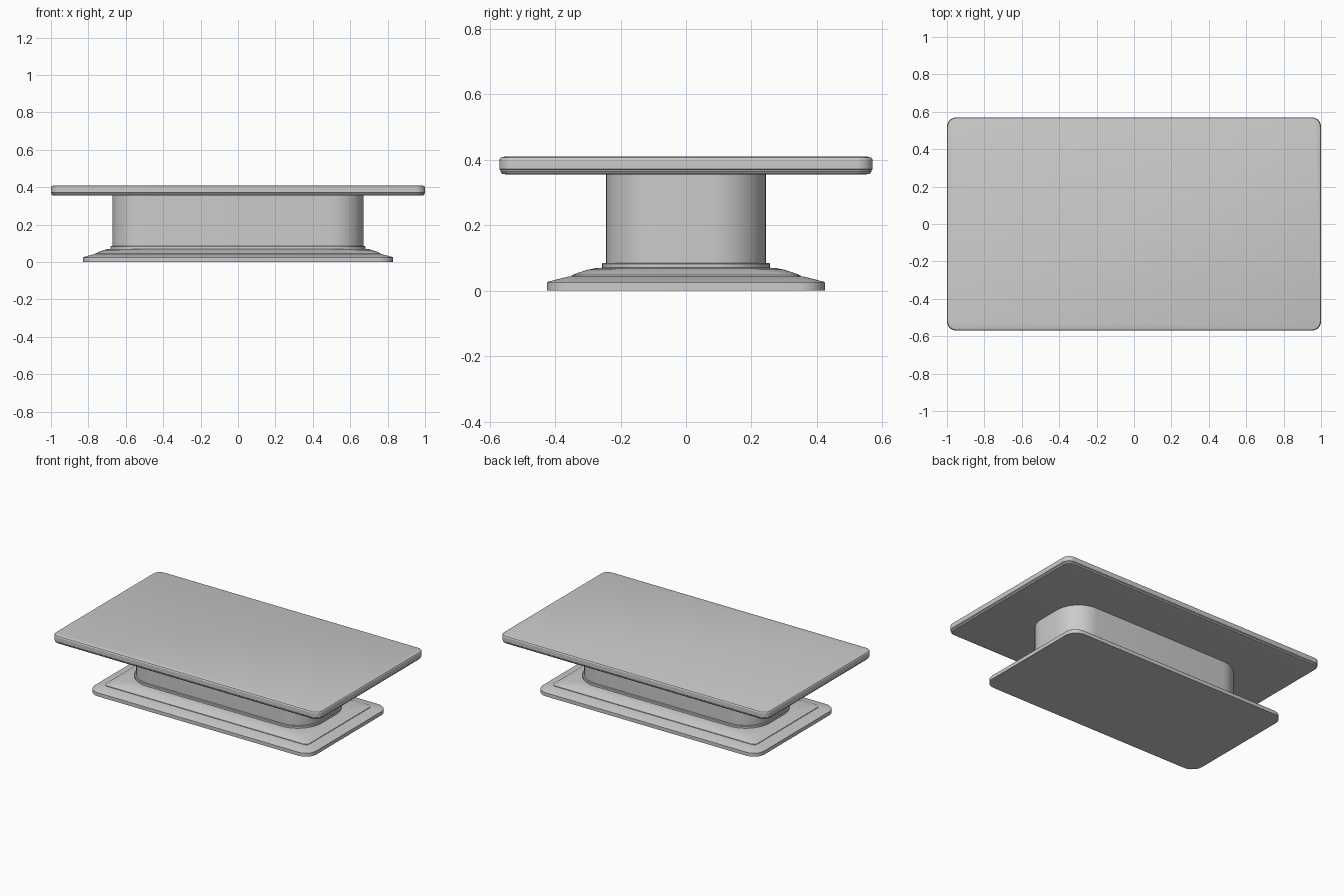
import bpy, bmesh, math

if "Cube" in bpy.data.objects:
    bpy.data.objects.remove(bpy.data.objects["Cube"])

SEG = 10  # segments per rounded corner


def rounded_rect(hx, hy, r):
    """Outline of a rounded rectangle, same point count for any radius."""
    pts = []
    for k, (sx, sy) in enumerate([(1, 1), (-1, 1), (-1, -1), (1, -1)]):
        for i in range(SEG + 1):
            a = math.pi / 2 * (k + i / SEG)
            pts.append((sx * (hx - r) + r * math.cos(a),
                        sy * (hy - r) + r * math.sin(a)))
    return pts


def loft(name, sections):
    """Closed solid through (half x, half y, corner radius, z) sections."""
    bm = bmesh.new()
    rings = [[bm.verts.new((x, y, z)) for x, y in rounded_rect(hx, hy, r)]
             for hx, hy, r, z in sections]
    n = len(rings[0])
    for a, b in zip(rings, rings[1:]):
        for i in range(n):
            j = (i + 1) % n
            bm.faces.new((a[i], a[j], b[j], b[i]))
    bm.faces.new(rings[0][::-1])
    bm.faces.new(rings[-1])
    bmesh.ops.recalc_face_normals(bm, faces=bm.faces)
    mesh = bpy.data.meshes.new(name)
    bm.to_mesh(mesh)
    bm.free()
    ob = bpy.data.objects.new(name, mesh)
    bpy.context.collection.objects.link(ob)
    bpy.context.view_layer.objects.active = ob
    ob.select_set(True)
    bpy.ops.object.shade_smooth_by_angle(angle=math.radians(25))
    ob.select_set(False)
    return ob


# Table top with eased edges and a small step underneath
loft("table_top", [
    (0.980, 0.550, 0.035, 0.355),
    (0.992, 0.562, 0.042, 0.357),
    (0.997, 0.567, 0.046, 0.364),
    (0.997, 0.567, 0.046, 0.368),
    (1.000, 0.570, 0.050, 0.371),
    (1.000, 0.570, 0.050, 0.400),
    (0.996, 0.566, 0.046, 0.406),
    (0.986, 0.556, 0.036, 0.409),
])

# Pedestal with rounded vertical corners
loft("pedestal", [
    (0.672, 0.245, 0.17, 0.075),
    (0.672, 0.245, 0.17, 0.357),
])

# Collar around the foot of the pedestal
loft("pedestal_collar", [
    (0.682, 0.257, 0.18, 0.066),
    (0.682, 0.257, 0.18, 0.082),
    (0.679, 0.254, 0.177, 0.085),
])

# Stepped base: flat plinth, sloped border, then a domed upper moulding
loft("base_plinth", [
    (0.830, 0.425, 0.08, 0.000),
    (0.830, 0.425, 0.08, 0.024),
    (0.827, 0.422, 0.077, 0.027),
    (0.765, 0.360, 0.03, 0.043),
])
loft("base_moulding", [
    (0.762, 0.350, 0.03, 0.035),
    (0.762, 0.350, 0.03, 0.047),
    (0.740, 0.325, 0.06, 0.056),
    (0.718, 0.300, 0.10, 0.064),
    (0.698, 0.275, 0.15, 0.069),
    (0.680, 0.255, 0.178, 0.070),
])
